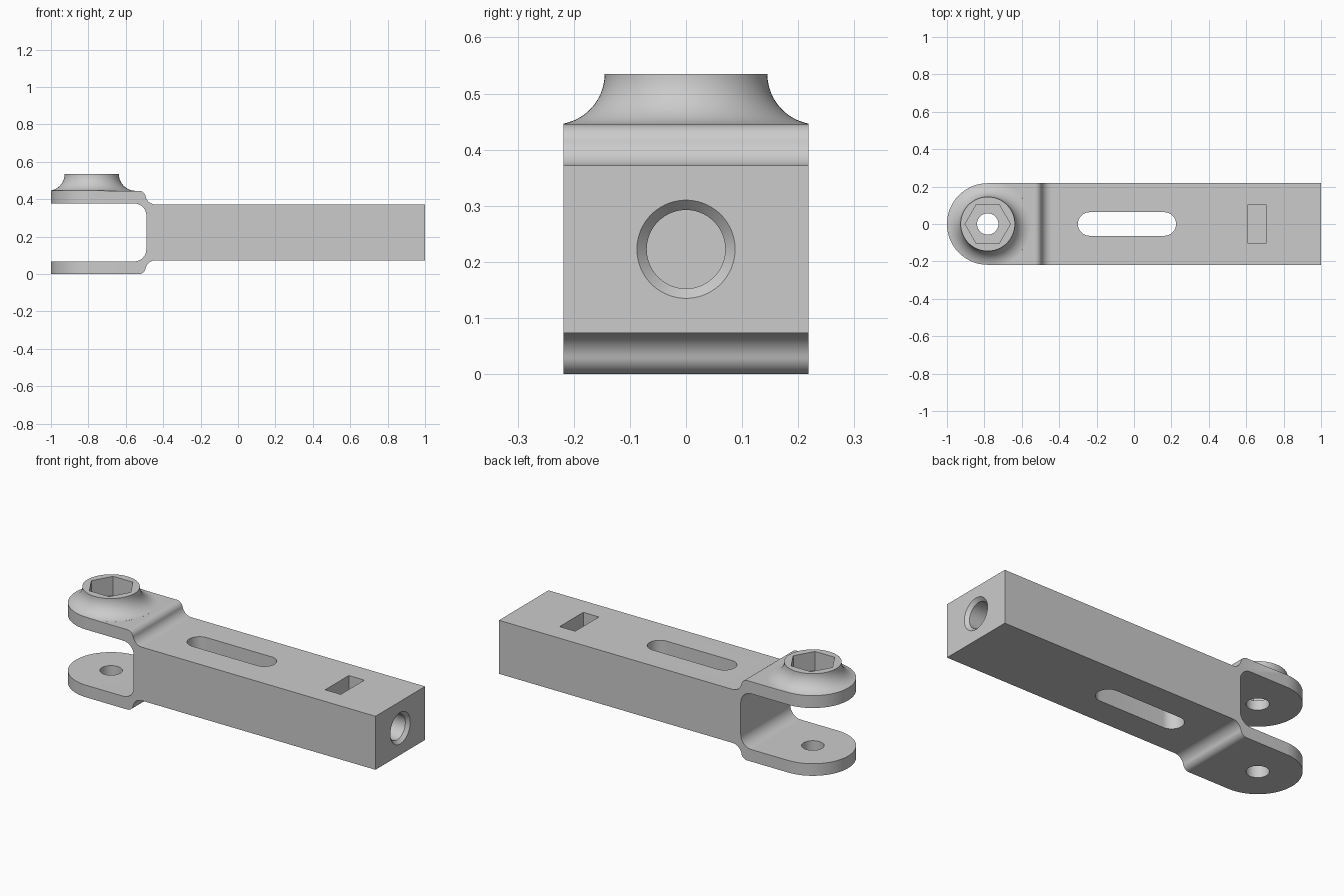
import bpy, bmesh
from math import sin, cos, radians, pi, atan
from mathutils import Matrix, Vector

if "Cube" in bpy.data.objects:
    bpy.data.objects.remove(bpy.data.objects["Cube"])

MID_Z, HALF_Y, PIVOT_X = 0.2225, 0.218, -0.782

grey = bpy.data.materials.new("plain grey")
grey.use_nodes = True
GREY = (0.6, 0.6, 0.6, 1)
grey.diffuse_color = GREY
grey.node_tree.nodes["Principled BSDF"].inputs["Base Color"].default_value = GREY


def arc(cx, cy, r, a0, a1, n=16):
    """Points on a circle between two angles in degrees."""
    angles = [radians(a0 + (a1 - a0) * i / n) for i in range(n + 1)]
    return [(cx + r * cos(a), cy + r * sin(a)) for a in angles]


def finish(name, bm):
    bmesh.ops.recalc_face_normals(bm, faces=bm.faces)
    mesh = bpy.data.meshes.new(name)
    bm.to_mesh(mesh)
    bm.free()
    mesh.materials.append(grey)
    ob = bpy.data.objects.new(name, mesh)
    bpy.context.collection.objects.link(ob)
    return ob


def prism(name, points, low, high, axis="Z"):
    """Extrude an outline along Z (points are x, y) or Y (points are x, z)."""
    place = (lambda u, v: (u, v, low)) if axis == "Z" else (lambda u, v: (u, low, v))
    bm = bmesh.new()
    face = bm.faces.new([bm.verts.new(place(*p)) for p in points])
    top = bmesh.ops.extrude_face_region(bm, geom=[face])["geom"]
    shift = Vector((0, 0, high - low) if axis == "Z" else (0, high - low, 0))
    bmesh.ops.translate(bm, verts=[v for v in top if isinstance(v, bmesh.types.BMVert)], vec=shift)
    return finish(name, bm)


def lathe(name, profile, matrix, n=96):
    """Turn (radius, height) points around Z, cap both ends, then place."""
    bm = bmesh.new()
    rings = [[bm.verts.new((r * cos(2 * pi * i / n), r * sin(2 * pi * i / n), h))
              for i in range(n)] for r, h in profile]
    for a, b in zip(rings, rings[1:]):
        for i in range(n):
            j = (i + 1) % n
            bm.faces.new((a[i], a[j], b[j], b[i]))
    bm.faces.new(rings[0])
    bm.faces.new(rings[-1])
    bm.transform(matrix)
    return finish(name, bm)


def combine(target, tool, operation):
    """Apply a boolean and discard the tool."""
    mod = target.modifiers.new("combine", "BOOLEAN")
    mod.operation, mod.solver, mod.object = operation, "EXACT", tool
    graph = bpy.context.evaluated_depsgraph_get()
    mesh = bpy.data.meshes.new_from_object(target.evaluated_get(graph))
    target.modifiers.clear()
    target.data = mesh
    bpy.data.objects.remove(tool)


# Side profile, upper half: fork mouth, plate and stepped shoulder
body_h, plate_in, plate_out = 0.149, 0.155, 0.2225
step, run = plate_out - body_h, 0.09
turn = 2 * atan(step / run)
deg = turn * 180 / pi
total = run / sin(turn)
r_out, r_in = total * 0.4, total * 0.6
start, mouth, fillet = -0.53, -0.49, 0.065
half = arc(mouth - fillet, plate_in - fillet, fillet, 0, 90)
half += [(-1.1, plate_in), (-1.1, plate_out)]
half += arc(start, plate_out - r_out, r_out, 90, 90 - deg)
half += arc(start + run, body_h + r_in, r_in, 270 - deg, 270)[1:]
half += [(1, body_h)]
outline = [(x, MID_Z + z) for x, z in half] + [(x, MID_Z - z) for x, z in reversed(half)]
arm = prism("clevis_arm", outline, -0.3, 0.3, "Y")

# Flared boss on the upper plate
pivot = Matrix.Translation((PIVOT_X, 0, 0))
flare = [(0.235, 0.41)] + list(reversed(arc(0.235, 0.535, 0.09, 180, 267, 20)))
combine(arm, lathe("boss", flare, pivot), "UNION")

# Plan outline: rounded fork end and straight sides
plan = arc(PIVOT_X, 0, HALF_Y, 90, 270, 64) + [(1.1, -HALF_Y), (1.1, HALF_Y)]
combine(arm, prism("plan_trim", plan, -0.2, 0.8), "INTERSECT")

# Pivot hole through both plates and hexagonal nut seat
combine(arm, lathe("pivot_hole", [(0.057, -0.1), (0.057, 0.7)], pivot, 64), "DIFFERENCE")
hexagon = arc(PIVOT_X, 0, 0.121, 0, 300, 5)
combine(arm, prism("nut_seat", hexagon, 0.43, 0.7), "DIFFERENCE")

# Long slot through the beam
slot = arc(-0.237, 0, 0.063, 90, 270, 24) + arc(0.162, 0, 0.063, -90, 90, 24)
combine(arm, prism("long_slot", slot, -0.1, 0.7), "DIFFERENCE")

# Captive nut pocket
pocket = [(0.61, -0.104), (0.706, -0.104), (0.706, 0.104), (0.61, 0.104)]
combine(arm, prism("nut_pocket", pocket, 0.118, 0.7), "DIFFERENCE")

# Chamfered screw bore in the end face
bore = [(0.07, 0.45), (0.07, 0.982), (0.0875, 1.0), (0.0875, 1.1)]
along_x = Matrix.Translation((0, 0, MID_Z)) @ Matrix.Rotation(pi / 2, 4, "Y")
combine(arm, lathe("screw_bore", bore, along_x), "DIFFERENCE")

# Smooth shading with sharp edges kept
bpy.ops.object.select_all(action="DESELECT")
arm.select_set(True)
bpy.context.view_layer.objects.active = arm
bpy.ops.object.shade_smooth_by_angle(angle=radians(30))
